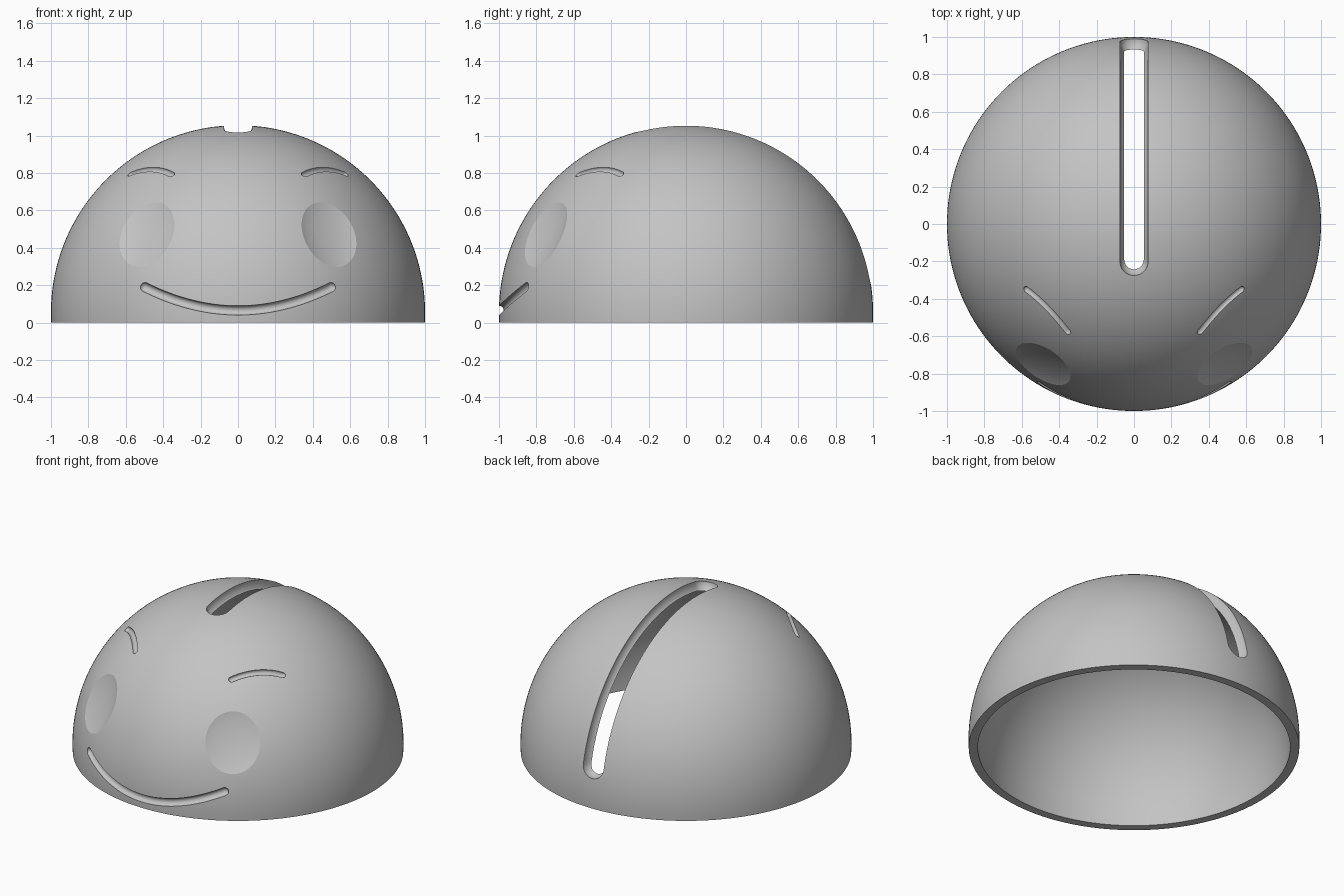
import bpy, bmesh
from math import sin, cos, asin, pi, radians, sqrt
from mathutils import Vector, Matrix

if "Cube" in bpy.data.objects:
    bpy.data.objects.remove(bpy.data.objects["Cube"])

R_OUT, R_IN, LIFT = 1.0, 0.945, 0.055
CENTRE = Vector((0, 0, LIFT))

grey = bpy.data.materials.new("plain_grey")
grey.use_nodes = True
grey.diffuse_color = (0.55, 0.55, 0.55, 1)
grey.node_tree.nodes["Principled BSDF"].inputs["Base Color"].default_value = (0.55, 0.55, 0.55, 1)


def make_object(name, bm):
    bmesh.ops.recalc_face_normals(bm, faces=bm.faces[:])
    mesh = bpy.data.meshes.new(name)
    bm.to_mesh(mesh)
    bm.free()
    mesh.materials.append(grey)
    obj = bpy.data.objects.new(name, mesh)
    bpy.context.collection.objects.link(obj)
    return obj


def arc(radius, steps):
    """Profile from the flat rim up to the axis."""
    low = asin(-LIFT / radius)
    angles = [low + (pi / 2 - low) * i / steps for i in range(steps + 1)]
    return [Vector((radius * cos(a), 0, LIFT + radius * sin(a))) for a in angles]


def build_dome():
    bm = bmesh.new()
    outer = [bm.verts.new(p) for p in arc(R_OUT, 56)]
    inner = [bm.verts.new(p) for p in arc(R_IN, 40)]
    for line in (outer, inner):
        for a, b in zip(line, line[1:]):
            bm.edges.new((a, b))
    bm.edges.new((outer[0], inner[0]))
    bmesh.ops.spin(bm, geom=bm.verts[:] + bm.edges[:], cent=(0, 0, 0), axis=(0, 0, 1),
                   angle=2 * pi, steps=160, use_merge=False)
    bmesh.ops.remove_doubles(bm, verts=bm.verts[:], dist=0.0005)
    return make_object("dome_shell", bm)


def groove_cutter(name, path, radius, sides=32, cap=8):
    """Round tube with ball ends, following a path on the dome."""
    rings = []
    start = (path[0] - path[1]).normalized()
    end = (path[-1] - path[-2]).normalized()
    turns = [pi / 2 * i / cap for i in range(1, cap)]
    for t in reversed(turns):
        rings.append((path[0] + start * radius * sin(t), -start, radius * cos(t)))
    for i, p in enumerate(path):
        ahead, behind = path[min(i + 1, len(path) - 1)], path[max(i - 1, 0)]
        rings.append((p, (ahead - behind).normalized(), radius))
    for t in turns:
        rings.append((path[-1] + end * radius * sin(t), end, radius * cos(t)))

    bm = bmesh.new()
    loops = []
    for p, tangent, r in rings:
        side = tangent.cross(p - CENTRE).normalized()
        up = side.cross(tangent)
        loops.append([bm.verts.new(p + side * r * cos(a) + up * r * sin(a))
                      for a in (2 * pi * k / sides for k in range(sides))])
    for a, b in zip(loops, loops[1:]):
        for k in range(sides):
            n = (k + 1) % sides
            bm.faces.new((a[k], a[n], b[n], b[k]))
    bm.faces.new(loops[0])
    bm.faces.new(loops[-1])
    return make_object(name, bm)


def dent_cutter(name, side):
    """Flattened ball that leaves a shallow oval dent."""
    az, el = radians(33), radians(25)
    out = Vector((side * sin(az) * cos(el), -cos(az) * cos(el), sin(el)))
    frame = out.to_track_quat('Z', 'Y').to_matrix().to_4x4()
    place = Matrix.Translation(CENTRE + out * (R_OUT + 0.028)) @ frame
    bm = bmesh.new()
    bmesh.ops.create_uvsphere(bm, u_segments=64, v_segments=48, radius=1)
    bmesh.ops.transform(bm, verts=bm.verts[:],
                        matrix=place @ Matrix.Diagonal((0.224, 0.28, 0.063, 1)))
    return make_object(name, bm)


def span(a, b, n):
    return [a + (b - a) * i / n for i in range(n + 1)]


# Slot over the crown and down the back
slot = [CENTRE + Vector((0, cos(a), sin(a))) * 0.997
        for a in span(radians(12.3), radians(101.7), 48)]
cutters = [groove_cutter("slot_cutter", slot, 0.075)]

# Smile
smile = []
for x in span(-0.5, 0.5, 40):
    z = 0.065 + 0.5 * x * x
    smile.append(Vector((x, -sqrt(1 - x * x - (z - LIFT) ** 2), z)))
cutters.append(groove_cutter("smile_cutter", smile, 0.025))

# Brows and eye dents, mirrored
for word, side in (("left", 1), ("right", -1)):
    brow = []
    for t in span(0, 1, 20):
        x = 0.355 + 0.22 * t
        y = -0.575 + 0.225 * t + 0.06 * t * (1 - t)
        brow.append(Vector((side * x, y, LIFT + sqrt(1 - x * x - y * y))))
    cutters.append(groove_cutter(word + "_brow_cutter", brow, 0.018))
    cutters.append(dent_cutter(word + "_eye_cutter", side))

# Carve everything out of the shell
dome = build_dome()
bpy.ops.object.select_all(action='DESELECT')
bpy.context.view_layer.objects.active = dome
dome.select_set(True)
for cutter in cutters:
    mod = dome.modifiers.new(cutter.name, 'BOOLEAN')
    mod.operation = 'DIFFERENCE'
    mod.solver = 'EXACT'
    mod.object = cutter
    bpy.ops.object.modifier_apply(modifier=mod.name)
for cutter in cutters:
    bpy.data.objects.remove(cutter)
bpy.ops.object.shade_smooth_by_angle(angle=radians(20))
